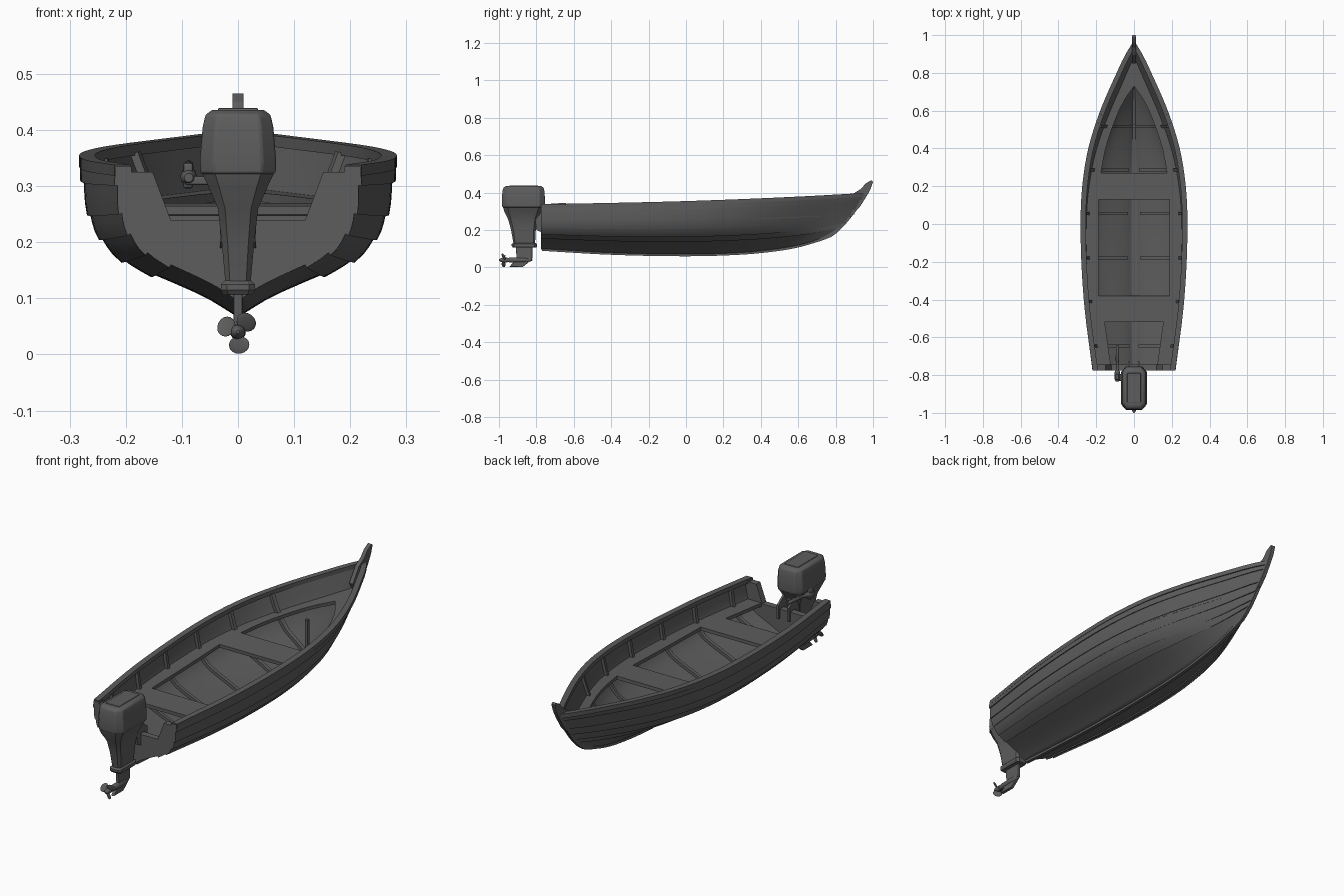
import bpy, bmesh, math
from mathutils import Matrix, Vector

if "Cube" in bpy.data.objects:
    bpy.data.objects.remove(bpy.data.objects["Cube"], do_unlink=True)

grey = bpy.data.materials.new("dark grey")
grey.use_nodes = True
grey.diffuse_color = (0.11, 0.11, 0.11, 1)
grey.node_tree.nodes["Principled BSDF"].inputs["Base Color"].default_value = (0.11, 0.11, 0.11, 1)


# ---------- helpers ----------
def finish(name, bm, mirror=False, smooth=None, bevel=0):
    bmesh.ops.remove_doubles(bm, verts=bm.verts, dist=1e-5)
    bmesh.ops.recalc_face_normals(bm, faces=bm.faces)
    me = bpy.data.meshes.new(name)
    bm.to_mesh(me)
    bm.free()
    me.materials.append(grey)
    ob = bpy.data.objects.new(name, me)
    bpy.context.collection.objects.link(ob)
    if mirror:
        m = ob.modifiers.new("mirror", 'MIRROR')
        m.merge_threshold = 0.0005
    if bevel:
        b = ob.modifiers.new("bevel", 'BEVEL')
        b.width, b.segments, b.limit_method = bevel, 2, 'ANGLE'
    if smooth:
        bpy.ops.object.select_all(action='DESELECT')
        ob.select_set(True)
        bpy.context.view_layer.objects.active = ob
        bpy.ops.object.shade_smooth_by_angle(angle=math.radians(smooth))
    return ob


def loft(name, rings, closed=True, caps=True, **kw):
    bm = bmesh.new()
    vs = [[bm.verts.new(p) for p in r] for r in rings]
    n = len(rings[0])
    for a, b in zip(vs, vs[1:]):
        for i in range(n if closed else n - 1):
            j = (i + 1) % n
            bm.faces.new((a[i], a[j], b[j], b[i]))
    if caps and closed:
        bm.faces.new(vs[0])
        bm.faces.new(vs[-1])
    return finish(name, bm, **kw)


def slab(name, pts, x0, x1, **kw):
    """Side profile of (y, z) points extruded along x."""
    return loft(name, [[(x, y, z) for y, z in pts] for x in (x0, x1)], **kw)


def box(name, lo, hi, **kw):
    (a, b, c), (d, e, f) = lo, hi
    return slab(name, [(b, c), (e, c), (e, f), (b, f)], a, d, **kw)


def curve(table):
    """Smooth interpolation through (key, value) points."""
    k, v = zip(*table)
    n = len(k)
    sec = [(v[i + 1] - v[i]) / (k[i + 1] - k[i]) for i in range(n - 1)]
    m = [sec[0]] + [(a + b) / 2 for a, b in zip(sec, sec[1:])] + [sec[-1]]

    def f(x):
        x = min(max(x, k[0]), k[-1])
        i = max(j for j in range(n - 1) if k[j] <= x)
        h = k[i + 1] - k[i]
        t = (x - k[i]) / h
        return ((1 + 2 * t) * (1 - t) ** 2 * v[i] + t * (1 - t) ** 2 * h * m[i]
                + t * t * (3 - 2 * t) * v[i + 1] + t * t * (t - 1) * h * m[i + 1])
    return f


# ---------- hull shape ----------
half_width = curve([(-.77, .218), (-.4, .264), (0, .281), (.2, .272), (.4, .24),
                    (.6, .177), (.8, .09), (.9, .042), (.96, .005)])
keel_z = curve([(-.77, .095), (-.4, .074), (0, .066), (.2, .07), (.4, .083), (.6, .113), (.72, .148)])
sheer_z = curve([(-.77, .335), (0, .352), (.6, .376), (.96, .396)])
fullness = curve([(0, 0), (.12, .2), (.2, .38), (.27, .55), (.36, .74), (.5, .88),
                  (.65, .95), (.86, .985), (1, 1)])


def section(s, v):
    return fullness(v) * (1 - s ** 4) + v ** .8 * s ** 4


def hull(s, v, off=0):
    ys = -.77 + 1.49 * s + .24 * s ** 3
    w, kz = half_width(ys), keel_z(-.77 + 1.49 * s)
    h = sheer_z(ys) - kz
    e = .01
    slope = (section(s, min(1, v + e)) - section(s, max(0, v - e))) / (min(1, v + e) - max(0, v - e)) * w
    ln = math.hypot(h, slope)
    x = max(0, section(s, v) * w + off * h / ln) if v > 0 else 0
    return Vector((x, -.77 + 1.49 * s + .24 * s ** 3 * v ** .6, kz + v * h - off * slope / ln))


def at_y(y, v):
    lo, hi = 0, 1
    for _ in range(30):
        mid = (lo + hi) / 2
        lo, hi = (mid, hi) if hull(mid, v).y < y else (lo, mid)
    return lo


# Lapped planks: each one stands proud at its lower edge
laps = [0, .27, .36, .5, .65, .86, 1]
rows = []
for i, (a, b) in enumerate(zip(laps, laps[1:])):
    n = 5 if i == 0 else 3
    rows += [(a + (b - a) * k / n, 0 if i == 0 else .006 * (1 - k / n)) for k in range(n + 1)]
inner = [(1 - k / 16, -.012) for k in range(17)]
stations = [k / 44 for k in range(45)]
loft("planked_hull", [[hull(s, v, o) for v, o in rows + inner] for s in stations],
     closed=False, mirror=True, smooth=25)

# Gunwale rail
rail = []
for s in stations:
    p = hull(s, 1)
    xi = max(0, p.x - .026)
    rail.append([(p.x + .002, p.y, p.z + .003), (xi, p.y, p.z + .003),
                 (xi, p.y, p.z - .017), (p.x + .002, p.y, p.z - .017)])
loft("gunwale", rail, mirror=True, smooth=30)

# Transom with motor notch
edge = [hull(0, v, o) for v, o in reversed(rows)]
outline = [(0, .24), (.12, .24), (.152, .325), (.19, .325), (.19, .335)] + [(p.x, p.z) for p in edge]
loft("transom", [[(x, y, z) for x, z in outline] for y in (-.775, -.745)], mirror=True)

# Keel and stem strip
path = [hull(s, 0) for s in stations] + [hull(1, k / 12) for k in range(1, 12)]
strip = []
for i, p in enumerate(path):
    d = (path[min(i + 1, len(path) - 1)] - path[max(i - 1, 0)]).normalized()
    n = Vector((0, d.z, -d.y))
    strip.append([(x, p.y + n.y * o, p.z + n.z * o)
                  for x, o in ((-.008, -.022), (.008, -.022), (.008, .006), (-.008, .006))])
loft("keel", strip, smooth=30)
slab("stem_head", [(.85, .33), (.895, .395), (.935, .42), (.962, .45), (.99, .466), (1, .46),
                   (.987, .42), (.968, .385), (.93, .325), (.88, .27)], -.01, .01, bevel=.002)


# ---------- interior ----------
def deck_z(y):
    return sheer_z(y) - .092


def deck_edge(y):
    v = .65
    for _ in range(6):
        s = at_y(y, v)
        kz = keel_z(-.77 + 1.49 * s)
        v = (deck_z(y) - kz) / (sheer_z(-.77 + 1.49 * s + .24 * s ** 3) - kz)
    return max(.002, hull(s, v, -.006).x)


# Deck with three openings: (start, end, half width of the opening)
bow_hole = curve([(.27, .175), (.4, .15), (.55, .1), (.65, .055), (.73, 0)])
zones = [(-.76, -.52, lambda y: .155 + (y + .52) * .14), (-.52, -.38, lambda y: 0),
         (-.38, .13, lambda y: .188), (.13, .27, lambda y: 0),
         (.27, .73, bow_hole), (.73, .9, lambda y: 0)]
bm = bmesh.new()
prev = None
for a, b, hole in zones:
    for k in range(9):
        y = a + (b - a) * k / 8
        z = deck_z(y)
        row = [bm.verts.new((x, y, z)) for x in (min(hole(y), deck_edge(y)), deck_edge(y))]
        if k:
            bm.faces.new((prev[0], prev[1], row[1], row[0]))
        prev = row
deck = finish("bench_deck", bm, mirror=True)
for f in deck.data.polygons:
    if f.normal.z < 0:
        f.flip()
sol = deck.modifiers.new("thickness", 'SOLIDIFY')
sol.thickness = .016

# Frames running up the inside of the planking
for i, y in enumerate((-.645, -.41, -.18, .055, .285, .515)):
    ring = []
    for k in range(13):
        v = .1 + .84 * k / 12
        quad = []
        for dy, o in ((-.008, -.008), (.008, -.008), (.008, -.026), (-.008, -.026)):
            quad.append(hull(at_y(y + dy, v), v, o))
        ring.append(quad)
    loft(f"frame_{i + 1}", ring, mirror=True)

# Centre board on the bottom
loft("keelson", [[(x, p.y, p.z + dz) for x, dz in ((-.009, .01), (.009, .01), (.009, .024), (-.009, .024))]
                 for p in (hull(k / 20, 0) for k in range(20))])
box("bow_post", (-.007, .512, .1), (.007, .526, .285))


# ---------- outboard motor ----------
def rounded(z, hx, y0, y1, c=.3):
    cx, cy = hx * c * 1.2, hx * c * 1.4
    return [(hx - cx, y0, z), (hx, y0 + cy, z), (hx, y1 - cy, z), (hx - cx, y1, z),
            (cx - hx, y1, z), (-hx, y1 - cy, z), (-hx, y0 + cy, z), (cx - hx, y0, z)]


loft("motor_cowl", [rounded(*r) for r in ((.322, .067, -.982, -.756), (.345, .068, -.984, -.754),
     (.405, .063, -.982, -.756), (.427, .058, -.976, -.762), (.436, .046, -.962, -.775))], bevel=.004, smooth=35)
box("cowl_top_panel", (-.036, -.945, .43), (.036, -.79, .439), bevel=.003)
loft("motor_leg", [rounded(*r) for r in ((.112, .021, -.92, -.808), (.2, .029, -.935, -.803),
     (.26, .036, -.952, -.792), (.3, .053, -.972, -.772), (.322, .064, -.978, -.76))], smooth=35)
loft("leg_flange", [rounded(*r) for r in ((.106, .026, -.925, -.8), (.115, .031, -.932, -.796),
     (.125, .03, -.932, -.796), (.132, .023, -.922, -.806))])
slab("lower_strut", [(-.91, .11), (-.822, .11), (-.822, .045), (-.845, .025), (-.872, .003),
                     (-.945, .003), (-.925, .025), (-.905, .04)], -.008, .008, bevel=.003)


def turned(name, profile, z, sides=16):
    return loft(name, [[(r * math.cos(a), y, z + r * math.sin(a))
                        for a in (2 * math.pi * k / sides for k in range(sides))]
                       for y, r in profile], smooth=40)


turned("gear_case", [(-.955, .011), (-.93, .014), (-.87, .014), (-.835, .009), (-.822, .003)], .04)
turned("propeller_hub", [(-1, .003), (-.992, .009), (-.975, .013), (-.955, .013)], .04)
for i, deg in enumerate((275, 155, 50)):
    bm = bmesh.new()
    bmesh.ops.create_uvsphere(bm, u_segments=14, v_segments=8, radius=1)
    m = (Matrix.Translation((0, -.975, .04)) @ Matrix.Rotation(-math.radians(deg), 4, 'Y')
         @ Matrix.Translation((.023, 0, 0)) @ Matrix.Rotation(math.radians(30), 4, 'X')
         @ Matrix.Diagonal((.016, .0025, .021, 1)))
    bmesh.ops.transform(bm, matrix=m, verts=bm.verts)
    finish(f"propeller_blade_{i + 1}", bm, smooth=40)

# Mounting clamp: two cheeks, rungs and hooks over the transom
for side, x in (("right", -.032), ("left", .022)):
    slab(f"{side}_clamp", [(-.8, .2), (-.776, .19), (-.776, .245), (-.74, .245), (-.74, .2), (-.728, .2),
                           (-.728, .265), (-.775, .3), (-.81, .3)], x, x + .01)
for k in range(4):
    box(f"clamp_rung_{k + 1}", (-.03, -.797, .2 + k * .024), (.03, -.783, .21 + k * .024))

# Tiller arm and grip
box("tiller_bracket", (-.095, -.83, .302), (-.04, -.795, .318), bevel=.004)
loft("tiller_arm", [[(-.088 + r * math.cos(a), y, z + r * math.sin(a))
                     for a in (math.pi * k / 5 for k in range(10))]
                    for y, r, z in ((-.835, .008, .315), (-.82, .015, .316), (-.785, .014, .32),
                                    (-.77, .007, .325), (-.73, .007, .331), (-.725, .009, .332),
                                    (-.65, .008, .338), (-.64, .005, .338))], smooth=40)
box("tiller_knuckle", (-.098, -.825, .296), (-.08, -.795, .342), bevel=.005)
